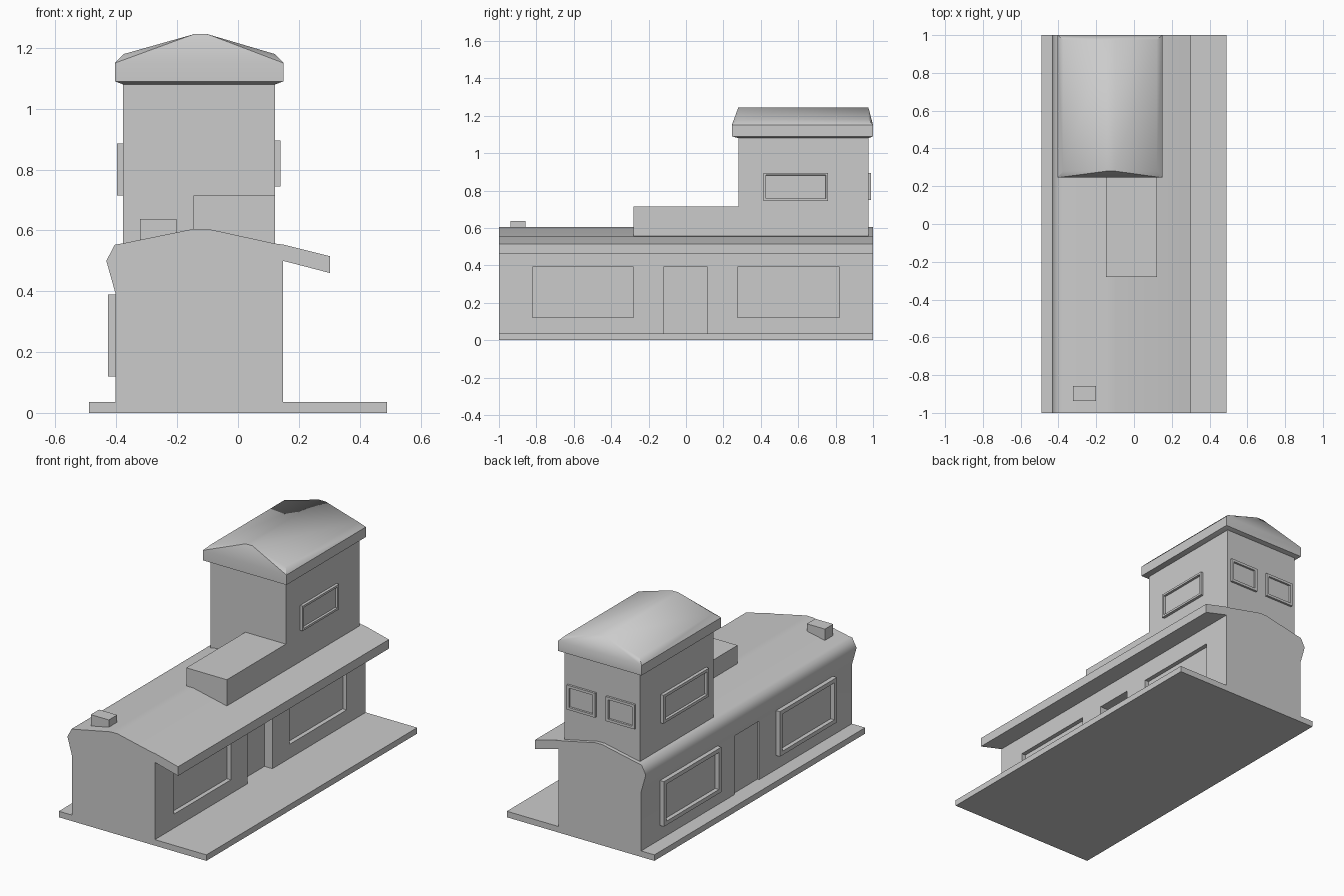
import bpy, bmesh, math
from mathutils import Vector

cube = bpy.data.objects.get("Cube")
if cube:
    bpy.data.objects.remove(cube, do_unlink=True)

GREY = (0.6, 0.6, 0.6, 1)
grey = bpy.data.materials.new("plain grey")
grey.use_nodes = True
grey.diffuse_color = GREY
grey.node_tree.nodes["Principled BSDF"].inputs["Base Color"].default_value = GREY


def finish(name, bm, smooth=None):
    bmesh.ops.recalc_face_normals(bm, faces=bm.faces[:])
    mesh = bpy.data.meshes.new(name)
    bm.to_mesh(mesh)
    bm.free()
    mesh.materials.append(grey)
    obj = bpy.data.objects.new(name, mesh)
    bpy.context.collection.objects.link(obj)
    if smooth:
        smooth_edges(obj, smooth)
    return obj


def activate(obj):
    bpy.ops.object.select_all(action='DESELECT')
    obj.select_set(True)
    bpy.context.view_layer.objects.active = obj


def smooth_edges(obj, degrees):
    activate(obj)
    bpy.ops.object.shade_smooth_by_angle(angle=math.radians(degrees))


def box_mesh(x, y, z):
    bm = bmesh.new()
    bmesh.ops.create_cube(bm, size=1)
    for v in bm.verts:
        v.co = [r[0] if c < 0 else r[1] for c, r in zip(v.co, (x, y, z))]
    return bm


def box(name, x, y, z):
    return finish(name, box_mesh(x, y, z))


def window(name, x, y, z, out, border, depth):
    """Raised frame whose outward face holds a sunken pane."""
    bm = box_mesh(x, y, z)
    bm.normal_update()
    face = max(bm.faces, key=lambda f: f.normal.dot(Vector(out)))
    bmesh.ops.inset_region(bm, faces=[face], thickness=border)
    bmesh.ops.inset_region(bm, faces=[face], thickness=0.001, depth=-depth)
    return finish(name, bm)


def cut(target, x, y, z):
    cutter = box("cutter", x, y, z)
    cutter.hide_render = True
    activate(target)
    mod = target.modifiers.new("recess", 'BOOLEAN')
    mod.operation = 'DIFFERENCE'
    mod.solver = 'EXACT'
    mod.object = cutter
    bpy.ops.object.modifier_apply(modifier=mod.name)
    bpy.data.objects.remove(cutter, do_unlink=True)


# Platform slab
box("platform", (-0.49, 0.49), (-1, 1), (0, 0.036))

# Main hall: one section with the roof and canopy, run along the length
section = [(-0.402, 0.03), (0.148, 0.03), (0.148, 0.5), (0.302, 0.46),
           (0.302, 0.515), (0.15, 0.553), (0.12, 0.557), (-0.1, 0.605),
           (-0.145, 0.605), (-0.38, 0.557), (-0.405, 0.553),
           (-0.433, 0.5), (-0.402, 0.39)]
bm = bmesh.new()
end = bm.faces.new([bm.verts.new((x, -1, z)) for x, z in section])
ext = bmesh.ops.extrude_face_region(bm, geom=[end])
bmesh.ops.translate(bm, vec=(0, 2, 0),
                    verts=[g for g in ext["geom"] if isinstance(g, bmesh.types.BMVert)])
hall = finish("hall", bm)

# Recessed windows and doors of the hall
bays = [(-0.82, -0.28), (0.275, 0.82)]
door = (-0.12, 0.115)
for bay in bays:
    cut(hall, (0.122, 0.2), bay, (0.12, 0.39))
cut(hall, (0.095, 0.2), door, (0.01, 0.39))
cut(hall, (-0.5, -0.39), door, (0.01, 0.388))
smooth_edges(hall, 55)

# Framed hall windows on the right-hand wall
for i, bay in enumerate(bays):
    window(f"hall_window_{i + 1}", (-0.428, -0.39), bay, (0.12, 0.39),
           (-1, 0, 0), 0.034, 0.024)

# Tower
box("tower", (-0.378, 0.122), (0.28, 0.977), (0.53, 1.085))
window("tower_left_window", (0.11, 0.139), (0.415, 0.76), (0.745, 0.895),
       (1, 0, 0), 0.018, 0.014)
window("tower_right_window", (-0.398, -0.37), (0.35, 0.78), (0.715, 0.885),
       (-1, 0, 0), 0.024, 0.016)
for i, x in enumerate([(-0.35, -0.16), (-0.088, 0.1)]):
    window(f"tower_back_window_{i + 1}", x, (0.965, 0.99), (0.748, 0.895),
           (0, 1, 0), 0.022, 0.011)

# Tower roof: hull around the eaves and the ridge section
bm = bmesh.new()
crown = [(-0.375, 1.18), (-0.145, 1.245), (-0.1, 1.245), (0.12, 1.18)]
points = [(x, y, z) for z in (1.09, 1.15) for x in (-0.405, 0.15) for y in (0.245, 1)]
points += [(x, y, 1.08) for x in (-0.378, 0.122) for y in (0.28, 0.977)]
points += [(x, y, z) for x, z in crown for y in (0.28, 0.975)]
hull = bmesh.ops.convex_hull(bm, input=[bm.verts.new(p) for p in points])
bmesh.ops.dissolve_limit(bm, angle_limit=0.01, verts=bm.verts[:], edges=bm.edges[:])
finish("tower_roof", bm, 40)

# Roof box and chimney
box("roof_box", (-0.147, 0.122), (-0.28, 0.29), (0.53, 0.714))
box("chimney", (-0.322, -0.202), (-0.937, -0.858), (0.53, 0.637))
